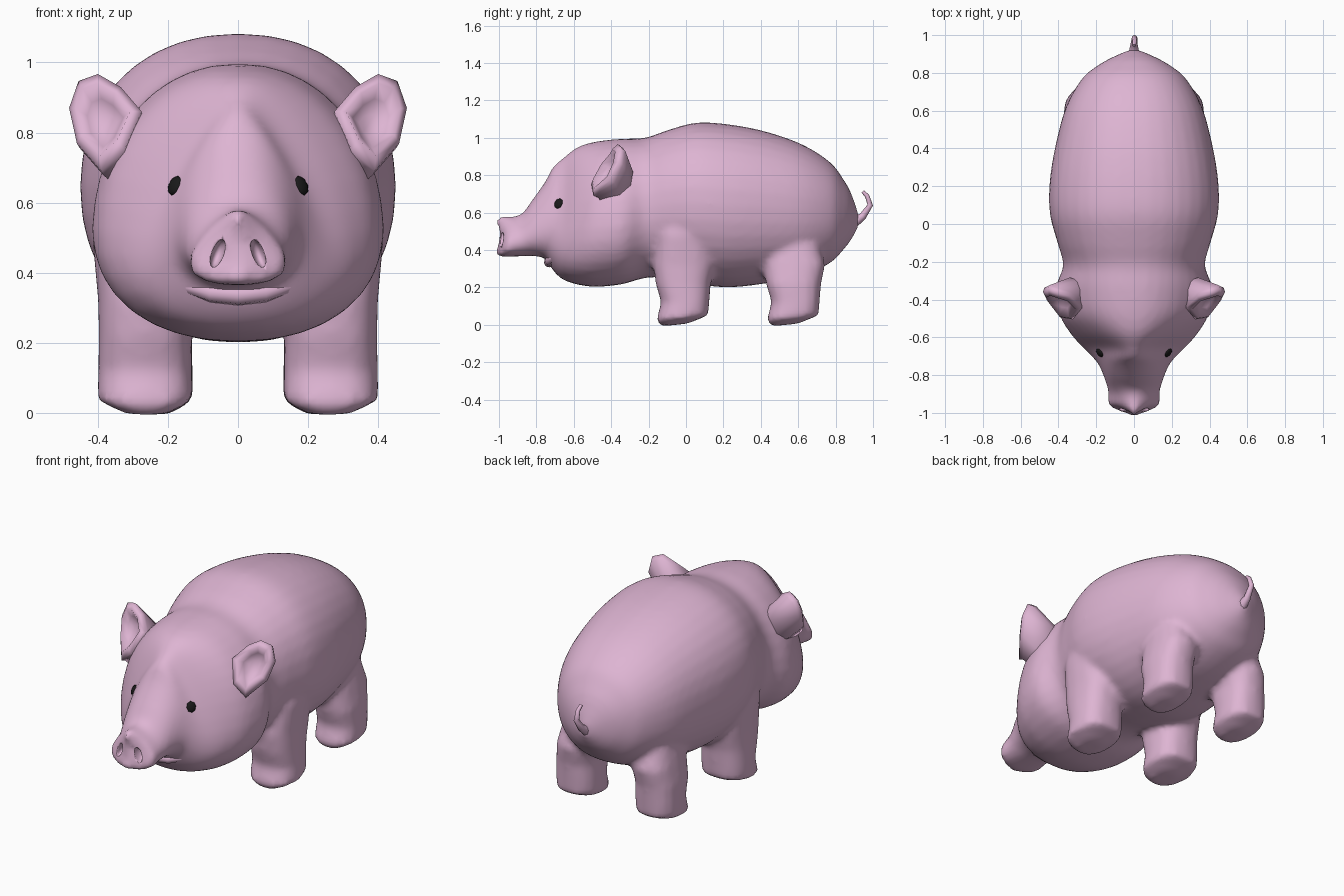
import bpy, bmesh, math
from mathutils import Vector

if "Cube" in bpy.data.objects:
    bpy.data.objects.remove(bpy.data.objects["Cube"])


def material(name, rgb):
    m = bpy.data.materials.new(name)
    m.diffuse_color = (*rgb, 1)
    m.use_nodes = True
    m.node_tree.nodes["Principled BSDF"].inputs["Base Color"].default_value = m.diffuse_color
    return m


PINK = material("pink_skin", (0.73, 0.46, 0.65))
BLACK = material("eye_black", (0.01, 0.01, 0.01))


def spow(v, p):
    return math.copysign(abs(v) ** p, v)


def refine(rows, n):
    """Catmull-Rom interpolation between rows of numbers."""
    out = []
    for i in range(len(rows) - 1):
        quad = (rows[max(i - 1, 0)], rows[i], rows[i + 1], rows[min(i + 2, len(rows) - 1)])
        for k in range(n):
            t = k / n
            out.append([b + .5 * t * (c - a + t * (2 * a - 5 * b + 4 * c - d
                                                   + t * (3 * (b - c) + d - a)))
                        for a, b, c, d in zip(*quad)])
    return out + [rows[-1]]


def loft(bm, rings):
    """Skin a list of equal-length rings and close both ends."""
    new = [[bm.verts.new(p) for p in r] for r in rings]
    n = len(rings[0])
    faces = [bm.faces.new((new[0])), bm.faces.new(list(reversed(new[-1])))]
    for a, b in zip(new, new[1:]):
        for i in range(n):
            j = (i + 1) % n
            faces.append(bm.faces.new((a[j], a[i], b[i], b[j])))
    bmesh.ops.recalc_face_normals(bm, faces=faces)


def finish(bm, name, mat):
    me = bpy.data.meshes.new(name)
    bm.to_mesh(me)
    bm.free()
    for p in me.polygons:
        p.use_smooth = True
    me.materials.append(mat)
    ob = bpy.data.objects.new(name, me)
    bpy.context.collection.objects.link(ob)
    return ob


def tube(name, pts, depth):
    """Tapered tube through (x, y, z, radius factor) points."""
    cu = bpy.data.curves.new(name, 'CURVE')
    cu.dimensions = '3D'
    cu.bevel_depth = depth
    cu.bevel_resolution = 2
    cu.use_fill_caps = True
    s = cu.splines.new('POLY')
    s.points.add(len(pts) - 1)
    for p, q in zip(s.points, pts):
        p.co = (*q[:3], 1)
        p.radius = q[3]
    s.use_smooth = True
    cu.materials.append(PINK)
    ob = bpy.data.objects.new(name, cu)
    bpy.context.collection.objects.link(ob)
    return ob


def ball(name, loc, radii, rot, mat, seg=8, rings=6):
    bm = bmesh.new()
    bmesh.ops.create_uvsphere(bm, u_segments=seg, v_segments=rings, radius=1)
    ob = finish(bm, name, mat)
    ob.location, ob.scale, ob.rotation_euler = loc, radii, rot
    return ob


# Torso, head and snout: y, top, bottom, half width, upward taper, forward bulge
SECTIONS = [
    (.92, .60, .52, .03, 0, 0), (.88, .71, .45, .12, 0, 0), (.84, .78, .40, .19, 0, 0),
    (.77, .87, .33, .275, 0, 0), (.62, .965, .26, .36, 0, 0), (.42, 1.035, .22, .415, 0, 0),
    (.22, 1.073, .20, .447, 0, 0), (.05, 1.08, .22, .445, 0, 0), (-.10, 1.04, .25, .405, 0, 0),
    (-.22, 1.0, .25, .375, .05, 0), (-.34, .995, .217, .41, .15, 0), (-.48, .98, .203, .385, .2, 0),
    (-.58, .95, .215, .315, .35, 0), (-.66, .89, .243, .232, .55, 0), (-.71, .845, .29, .195, .45, 0),
    (-.75, .77, .352, .175, .3, 0), (-.82, .67, .368, .152, .2, 0), (-.89, .585, .366, .13, .3, 0),
    (-.95, .578, .366, .12, .6, .055), (-.97, .53, .40, .085, .5, .05)]
bm = bmesh.new()
rings = []
for y, top, bot, w, taper, bulge in refine(SECTIONS, 4):
    ring = []
    for k in range(36):
        a = math.tau * k / 36
        c, s = spow(math.cos(a), .92), spow(math.sin(a), .92)
        ring.append((w * c * (1 - taper * s), y - bulge * (1 - abs(c)),
                     (top + bot) / 2 + s * (top - bot) / 2))
    rings.append(ring)
loft(bm, rings)

# Legs: z, centre y, radius y, centre x, radius x (front pair, reused for the hind pair)
LEG = [(-.004, -.06, .07, .26, .06), (.03, -.02, .14, .265, .137), (.12, -.004, .129, .265, .135),
       (.22, -.015, .148, .265, .133), (.32, -.01, .165, .268, .132), (.48, -.01, .14, .305, .11),
       (.62, -.01, .08, .33, .06)]
for side in (-1, 1):
    for hind, dy in ((0, 0), (1, .59)):
        rings = []
        for z, cy, ry, cx, rx in LEG:
            if hind:
                cx -= .015 + .3 * max(0, z - .26)
                rx *= .9
                dy -= .025 if z > .4 else 0
            tilt = .1 if z < .1 else 0
            ring = []
            for k in range(16):
                a = math.tau * k / 16
                c, s = spow(math.cos(a), .8), spow(math.sin(a), .8)
                ring.append((side * (cx + rx * c), cy + dy + ry * s, z + tilt * ry * (s + .5)))
            rings.append(ring)
        loft(bm, rings)
body = finish(bm, "body_with_legs", PINK)

# Blend legs into the body
rm = body.modifiers.new("blend", 'REMESH')
rm.mode, rm.voxel_size, rm.use_smooth_shade = 'VOXEL', .018, True
sm = body.modifiers.new("soften", 'SMOOTH')
sm.factor, sm.iterations = .5, 6

# Nostril hollows
for side in (-1, 1):
    cut = ball("nostril_cutter", (side * .058, -.985, .455), (.018, .05, .042),
               (0, -side * .35, 0), PINK, 12, 8)
    cut.hide_render = True
    bo = body.modifiers.new("nostril", 'BOOLEAN')
    bo.operation, bo.object, bo.solver = 'DIFFERENCE', cut, 'EXACT'

# Cupped ears: one rim outline scaled and shifted into the hollow and the back
RIM = [(.40, -.37, .967), (.455, -.352, .947), (.482, -.365, .87), (.46, -.41, .77),
       (.39, -.50, .69), (.325, -.51, .75), (.275, -.45, .86), (.335, -.39, .93)]
MID = Vector((.395, -.43, .845))
STEPS = [(.25, (-.02, .04, -.02)), (.5, (-.008, .025, -.01)), (.75, (.003, -.008, .004)),
         (1, (0, .005, 0)), (.97, (-.005, .03, -.015)), (.92, (-.11, .075, -.12))]
for side, name in ((-1, "left_ear"), (1, "right_ear")):
    bm = bmesh.new()
    rings = []
    for f, off in STEPS:
        pts = [MID + (Vector(p) - MID) * f + Vector(off) for p in RIM]
        rings.append([(side * p.x, p.y, p.z) for p in pts])
    loft(bm, rings)
    finish(bm, name, PINK)

# Lower lip
half = [(.19, -.665, .39, .3), (.14, -.705, .36, .8), (.075, -.727, .342, 1)]
tube("lower_lip", half + [(0, -.732, .335, 1.05)] +
     [(-x, y, z, r) for x, y, z, r in reversed(half)], .027)

# Curled tail
tube("tail", [(0, .84, .53, 2.4), (0, .90, .55, 1.5), (0, .945, .58, 1), (.003, .985, .64, .75),
              (.004, .968, .69, .6), (0, .945, .712, .45)], .02)

# Eyes, seated on the face surface
dg = bpy.context.evaluated_depsgraph_get()
dg.update()
skin = body.evaluated_get(dg)
for side, name in ((-1, "left_eye"), (1, "right_eye")):
    hit, loc, nor, _ = skin.ray_cast(Vector((side * .18, -2, .648)), Vector((0, 1, 0)))
    if not hit:
        loc, nor = Vector((side * .18, -.66, .648)), Vector((side * .5, -.8, .3))
    ball(name, loc, (.027, .03, .014), nor.to_track_quat('Z', 'Y').to_euler(), BLACK)
